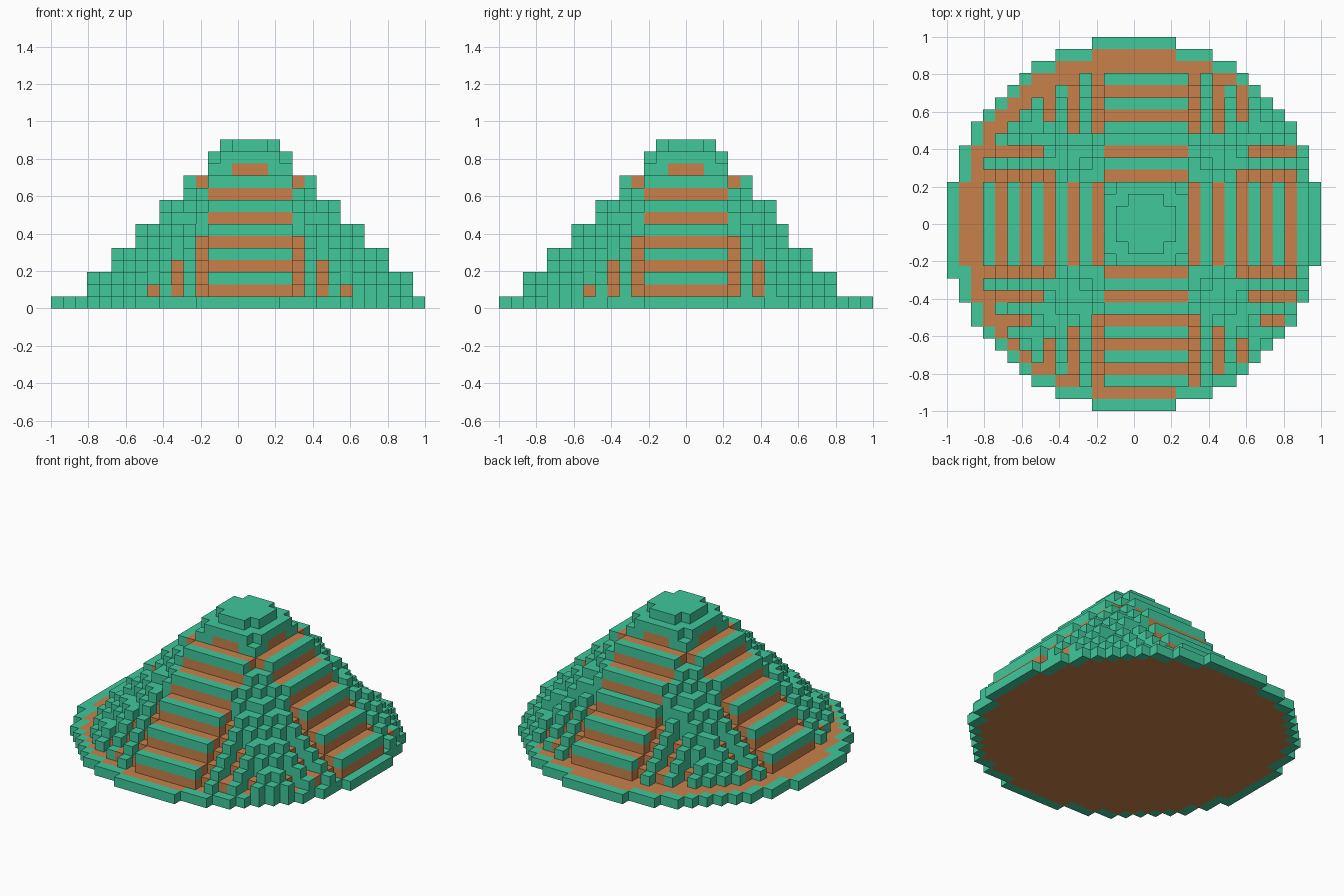
import bpy, bmesh, math

if "Cube" in bpy.data.objects:
    bpy.data.objects.remove(bpy.data.objects["Cube"])

N = 31                 # blocks across the base
S = 2 / N              # block size
CX, CY = 16, 15        # centre column of the hill


def inside(i, j):
    return (i - 15) ** 2 + (j - 15) ** 2 < 240


def rim(i, j):
    return not all(inside(i + a, j + b) for a, b in ((1, 0), (-1, 0), (0, 1), (0, -1)))


def column(i, j):
    """Block colours of one column, from the ground up."""
    dx, dy = abs(i - CX), abs(j - CY)
    if j - CY >= 8:                      # the back slope is one block shorter
        dy += 1
    far, near = max(dx, dy), min(dx, dy)
    r = math.hypot(dx, dy)
    base = "green" if rim(i, j) else "orange"

    # rounded cap
    if far <= 2:
        return [base] + ["green"] * (12 if near == 2 else 13)

    # straight stepped faces: green tread edges over orange risers
    if near <= 3 and not (far == 3 and near == 3):
        h = max(1, 2 * ((15 - far) // 2) + 1)
        if far % 2 == 0:
            return [base] + ["orange"] * (h - 1)
        cells = [base]
        for z in range(1, h):
            top_band = z == 11 and near > 1
            cells.append("green" if z % 2 == 0 or top_band else "orange")
        return cells

    # diagonal corners: raised green ribs between sunken orange grooves
    groove = near % 2 == 0 and far >= 6 + near / 2
    h = max(1, math.floor((15.5 if groove else 16.5) - r))
    return [base] + ["orange" if groove else "green"] * (h - 1)


# fill the block grid
blocks = {}
for i in range(N):
    for j in range(N):
        if inside(i, j):
            for z, colour in enumerate(column(i, j)):
                blocks[i, j, z] = colour
# a green top on the base wherever a raised green block stands beside the rim
for j in range(11, 19):
    blocks[0, j, 0] = "green"


def build(name, colour, rgb):
    """One object from the exposed faces of all blocks of a colour."""
    bm = bmesh.new()
    verts = {}

    def vert(p):
        if p not in verts:
            verts[p] = bm.verts.new((p[0] * S - 1, p[1] * S - 1, p[2] * S))
        return verts[p]

    for cell, c in blocks.items():
        if c != colour:
            continue
        for axis in range(3):
            for side in (0, 1):
                other = list(cell)
                other[axis] += 2 * side - 1
                if tuple(other) in blocks:
                    continue
                u, v = (axis + 1) % 3, (axis + 2) % 3
                quad = []
                for a, b in ((0, 0), (1, 0), (1, 1), (0, 1)):
                    p = list(cell)
                    p[axis] += side
                    p[u] += a
                    p[v] += b
                    quad.append(vert(tuple(p)))
                bm.faces.new(quad if side else quad[::-1])
    mesh = bpy.data.meshes.new(name)
    bm.to_mesh(mesh)
    bm.free()
    mat = bpy.data.materials.new(name + "_colour")
    mat.diffuse_color = (*rgb, 1)
    mat.use_nodes = True
    mat.node_tree.nodes["Principled BSDF"].inputs["Base Color"].default_value = mat.diffuse_color
    mesh.materials.append(mat)
    bpy.context.collection.objects.link(bpy.data.objects.new(name, mesh))


# green edging and orange core
build("green_edging", "green", (0.05, 0.58, 0.33))
build("orange_core", "orange", (0.58, 0.22, 0.07))
